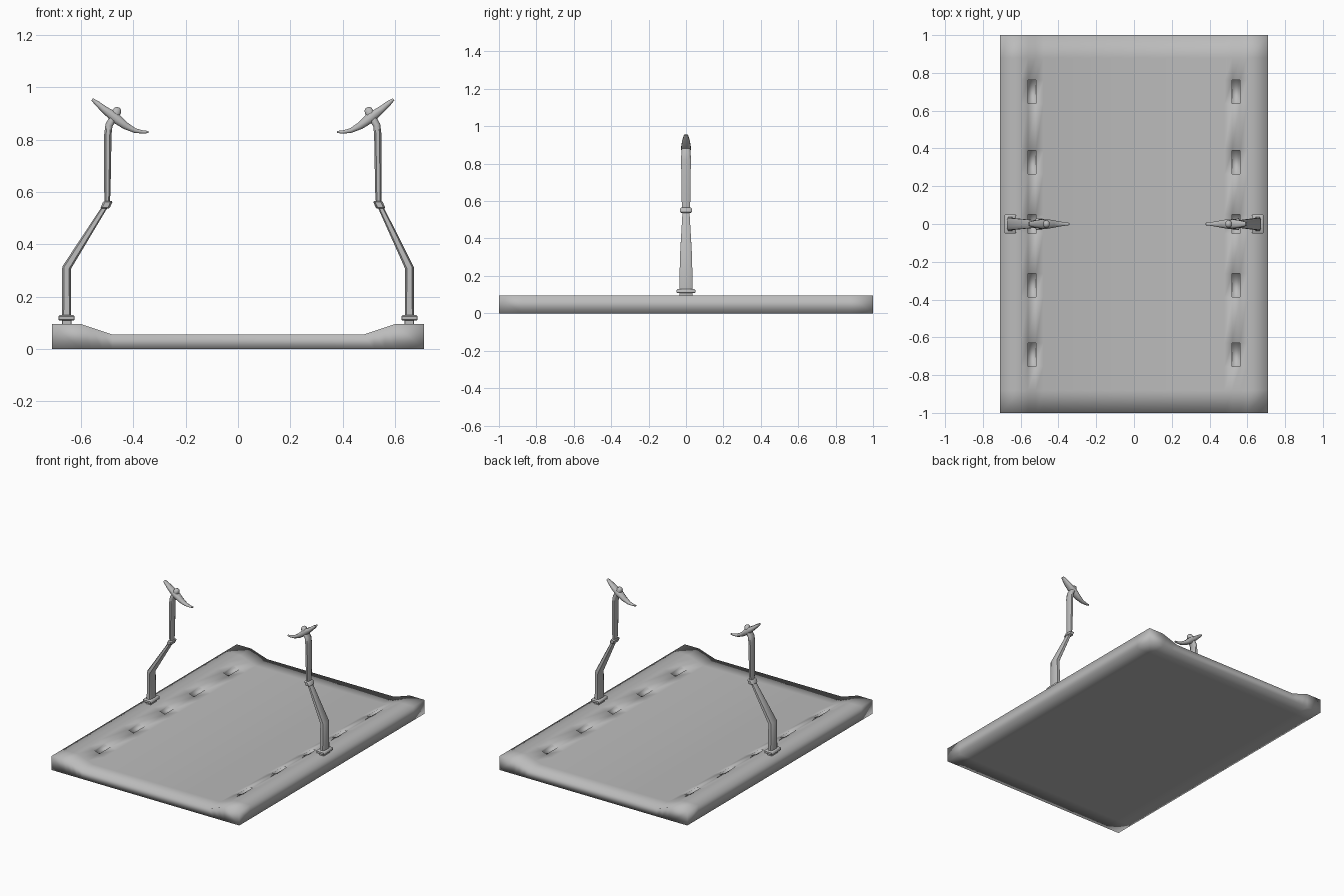
import bpy, bmesh, math
from mathutils import Vector

if "Cube" in bpy.data.objects:
    bpy.data.objects.remove(bpy.data.objects["Cube"], do_unlink=True)

grey = bpy.data.materials.new("plain grey")
grey.use_nodes = True
grey.diffuse_color = (0.5, 0.5, 0.5, 1)
grey.node_tree.nodes["Principled BSDF"].inputs["Base Color"].default_value = (0.5, 0.5, 0.5, 1)


def finish(bm, name, angle):
    bmesh.ops.recalc_face_normals(bm, faces=bm.faces[:])
    mesh = bpy.data.meshes.new(name)
    bm.to_mesh(mesh)
    bm.free()
    mesh.materials.append(grey)
    obj = bpy.data.objects.new(name, mesh)
    bpy.context.collection.objects.link(obj)
    bpy.ops.object.select_all(action='DESELECT')
    obj.select_set(True)
    bpy.context.view_layer.objects.active = obj
    if angle is None:
        bpy.ops.object.shade_smooth()
    else:
        bpy.ops.object.shade_smooth_by_angle(angle=math.radians(angle))
    return obj


def loft(name, stations, side, shift=0.0, corner=0.5, flat=False, angle=50):
    """Chamfered rings along a path in the xz plane; station = x, z, half thickness, half depth."""
    c = corner
    ring = [(1, c), (c, 1), (-c, 1), (-1, c), (-1, -c), (-c, -1), (c, -1), (1, -c)]
    points = [Vector((s[0], 0, s[1])) for s in stations]
    bm = bmesh.new()
    rings = []
    for i, (x, z, thick, deep) in enumerate(stations):
        tangent = Vector((0, 0, 1))
        if not flat:
            ins = points[i] - points[max(i - 1, 0)]
            outs = points[min(i + 1, len(points) - 1)] - points[i]
            tangent = (ins.normalized() + outs.normalized()).normalized()
        across = Vector((tangent.z, 0, -tangent.x))
        verts = []
        for u, v in ring:
            p = points[i] + across * u * thick
            verts.append(bm.verts.new((side * (p.x - shift), v * deep, p.z)))
        rings.append(verts)
    for a, b in zip(rings, rings[1:]):
        for k in range(len(a)):
            n = (k + 1) % len(a)
            bm.faces.new((a[k], a[n], b[n], b[k]))
    bm.faces.new(rings[0])
    bm.faces.new(rings[-1])
    return finish(bm, name, angle)


# Deck: raised side rails with a sloping inner bank
RAIL, BED = 0.095, 0.055
slots = [(0.70, 0.062), (0.328, 0.062), (0.0, 0.05), (-0.325, 0.062), (-0.692, 0.062)]
half_x = [0.71, 0.60, 0.561, 0.52, 0.48]
xs = [-x for x in half_x] + half_x[::-1]
ys = sorted([-1, -0.88, 0.88, 1] + [y + s * h for y, h in slots for s in (-1, 1)])


def top_height(x):
    t = min(max((abs(x) - 0.48) / 0.12, 0), 1)
    return BED + (RAIL - BED) * t


bm = bmesh.new()
top = [[bm.verts.new((x, y, top_height(x))) for y in ys] for x in xs]
low = [[bm.verts.new((x, y, 0)) for y in ys] for x in xs]
pockets = []
for i in range(len(xs) - 1):
    for j in range(len(ys) - 1):
        f = bm.faces.new((top[i][j], top[i + 1][j], top[i + 1][j + 1], top[i][j + 1]))
        bm.faces.new((low[i][j], low[i][j + 1], low[i + 1][j + 1], low[i + 1][j]))
        mid = f.calc_center_median()
        if abs(abs(mid.x) - 0.54) < 0.01 and any(abs(mid.y - y) < 0.01 for y, h in slots):
            pockets.append(f)
for j in range(len(ys) - 1):
    for i in (0, -1):
        bm.faces.new((top[i][j], top[i][j + 1], low[i][j + 1], low[i][j]))
for i in range(len(xs) - 1):
    for j in (0, -1):
        bm.faces.new((top[i][j], top[i + 1][j], low[i + 1][j], low[i][j]))

# Slots sunk into the banks
for f in pockets:
    new = bmesh.ops.extrude_face_region(bm, geom=[f])["geom"]
    bmesh.ops.translate(bm, verts=[v for v in new if isinstance(v, bmesh.types.BMVert)],
                        vec=(0, 0, -0.015))
    bm.faces.remove(f)
finish(bm, "deck", None)

# Two bent posts facing each other, one leaning in slightly further
for label, side, shift in (("right", -1, 0.037), ("left", 1, 0.0)):
    knee = 0.541 - shift
    loft(label + "_foot_neck", [(0.655, 0.085, 0.018, 0.034), (0.655, 0.115, 0.018, 0.034)], side, corner=0.9)
    loft(label + "_foot_plate", [(0.655, 0.108, 0.026, 0.044), (0.655, 0.112, 0.031, 0.05),
                                 (0.655, 0.125, 0.031, 0.05), (0.655, 0.13, 0.026, 0.044)],
         side, corner=0.9)
    loft(label + "_lower_post", [(0.655, 0.12, 0.018, 0.036), (0.655, 0.31, 0.017, 0.032),
                                 (knee, 0.55, 0.01, 0.018)], side, corner=0.6, angle=60)
    loft(label + "_collar", [(0.545, 0.537, 0.015, 0.026), (0.544, 0.541, 0.018, 0.031),
                             (0.535, 0.561, 0.018, 0.031), (0.534, 0.565, 0.015, 0.026)],
         side, shift, corner=0.6, flat=True)
    loft(label + "_upper_post", [(0.537, 0.555, 0.010, 0.020), (0.536, 0.60, 0.012, 0.023),
                                 (0.534, 0.82, 0.014, 0.026), (0.53, 0.855, 0.014, 0.025),
                                 (0.51, 0.888, 0.015, 0.022)], side, shift, angle=60)
    loft(label + "_head", [(0.594, 0.954, 0.005, 0.010), (0.575, 0.938, 0.010, 0.015),
                           (0.55, 0.917, 0.013, 0.021), (0.507, 0.884, 0.020, 0.026),
                           (0.467, 0.853, 0.014, 0.020), (0.43, 0.834, 0.009, 0.013),
                           (0.40, 0.829, 0.006, 0.009), (0.378, 0.829, 0.004, 0.006)],
         side, shift, angle=60)
    loft(label + "_head_knob", [(0.51, 0.885, 0.017, 0.020), (0.500, 0.908, 0.017, 0.019),
                                (0.496, 0.918, 0.013, 0.014), (0.494, 0.923, 0.006, 0.007)],
         side, shift, angle=60)
